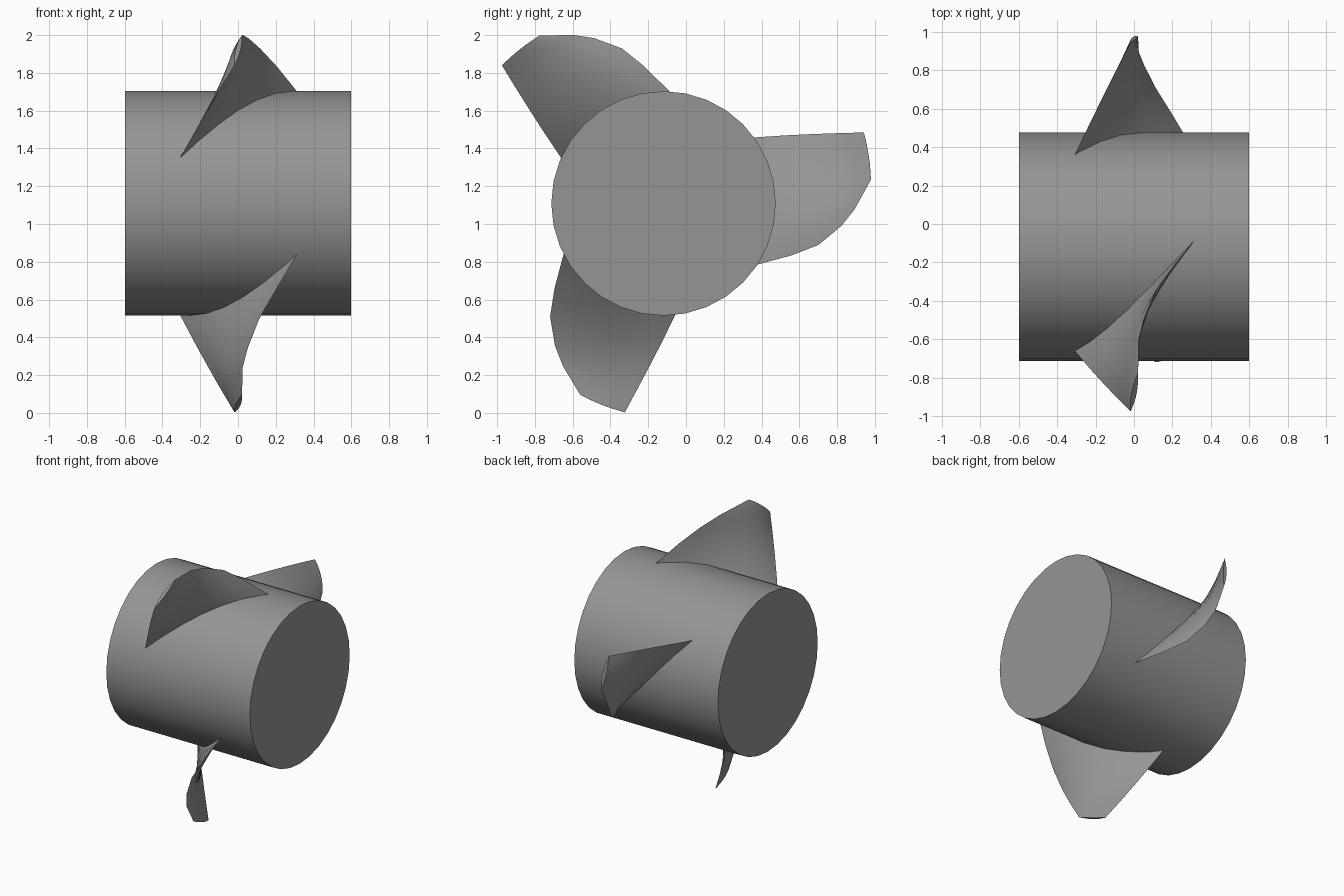
import bpy, bmesh, math
from mathutils import Matrix, Vector

if "Cube" in bpy.data.objects:
    bpy.data.objects.remove(bpy.data.objects["Cube"])

CY, CZ = -0.119, 1.109      # shaft axis position
HUB_R = 0.594

# Hub: plain drum lying along x
bpy.ops.mesh.primitive_cylinder_add(vertices=32, radius=HUB_R, depth=1.196,
                                    location=(0, CY, CZ), rotation=(0, math.pi / 2, 0))
hub = bpy.context.object
hub.name = "hub"
bpy.ops.object.shade_smooth_by_angle(angle=math.radians(30))


def polar(x, r, deg):
    a = math.radians(deg)
    return Vector((x, r * math.cos(a), r * math.sin(a)))


# Curved leading edge: (radius, angle, x); the first station is buried in the hub
LEAD = [(0.56, -33, 0.312), (0.594, -33, 0.312), (0.733, -22, 0.205), (0.849, -15, 0.117),
        (0.948, -7.3, 0.055), (1.013, -1.7, 0.025), (1.105, 6.5, 0.02)]
TRAIL_ROOT = polar(-0.307, 0.594, 36)
TRAIL_TIP = polar(-0.018, 1.125, 19.5)
STEPS = 8


def blade_section(i):
    """Closed lens-shaped section running helically between the two edges."""
    lr, la, lx = LEAD[i]
    f = max(0, (lr - 0.594) / (1.105 - 0.594))
    t = TRAIL_ROOT.lerp(TRAIL_TIP, f)
    bow = 0.04 * f * (1 - f)          # slightly convex trailing edge
    tr, ta = math.hypot(t.y, t.z) + bow, math.degrees(math.atan2(t.z, t.y))
    if i == 0:
        tr = 0.56
    half = 0.015 - 0.002 * f
    # chord normal in the unrolled (arc, x) plane
    da, dx = math.radians(la - ta) * (lr + tr) / 2, lx - t.x
    n = math.hypot(da, dx)
    na, nx = -dx / n, da / n

    def point(u, side):
        r = tr + (lr - tr) * u
        h = side * half * 4 * u * (1 - u)
        return polar(t.x + dx * u + nx * h, r,
                     ta + (la - ta) * u + math.degrees(na * h / r))

    us = [k / STEPS for k in range(STEPS + 1)]
    return [point(u, 1) for u in us] + [point(u, -1) for u in us[-2:0:-1]]


def make_blade(index):
    bm = bmesh.new()
    rings = [[bm.verts.new(p) for p in blade_section(i)] for i in range(len(LEAD))]
    for a, b in zip(rings, rings[1:]):
        for k in range(len(a)):
            m = (k + 1) % len(a)
            bm.faces.new((a[k], a[m], b[m], b[k]))
    bm.faces.new(rings[0])
    bm.faces.new(rings[-1])
    bmesh.ops.recalc_face_normals(bm, faces=bm.faces)
    bmesh.ops.transform(bm, verts=bm.verts,
                        matrix=Matrix.Translation((0, CY, CZ))
                        @ Matrix.Rotation(math.radians(120 * index), 4, 'X'))
    mesh = bpy.data.meshes.new("blade")
    bm.to_mesh(mesh)
    bm.free()
    ob = bpy.data.objects.new(f"blade_{index + 1}", mesh)
    bpy.context.collection.objects.link(ob)
    bpy.ops.object.select_all(action='DESELECT')
    ob.select_set(True)
    bpy.context.view_layer.objects.active = ob
    bpy.ops.object.shade_smooth_by_angle(angle=math.radians(25))


# Three twisted blades around the shaft
for i in range(3):
    make_blade(i)

# Dark grey for every part
grey = bpy.data.materials.new("dark_grey")
grey.diffuse_color = (0.3, 0.3, 0.3, 1)
grey.use_nodes = True
grey.node_tree.nodes["Principled BSDF"].inputs["Base Color"].default_value = grey.diffuse_color
for ob in bpy.context.collection.objects:
    ob.data.materials.append(grey)
